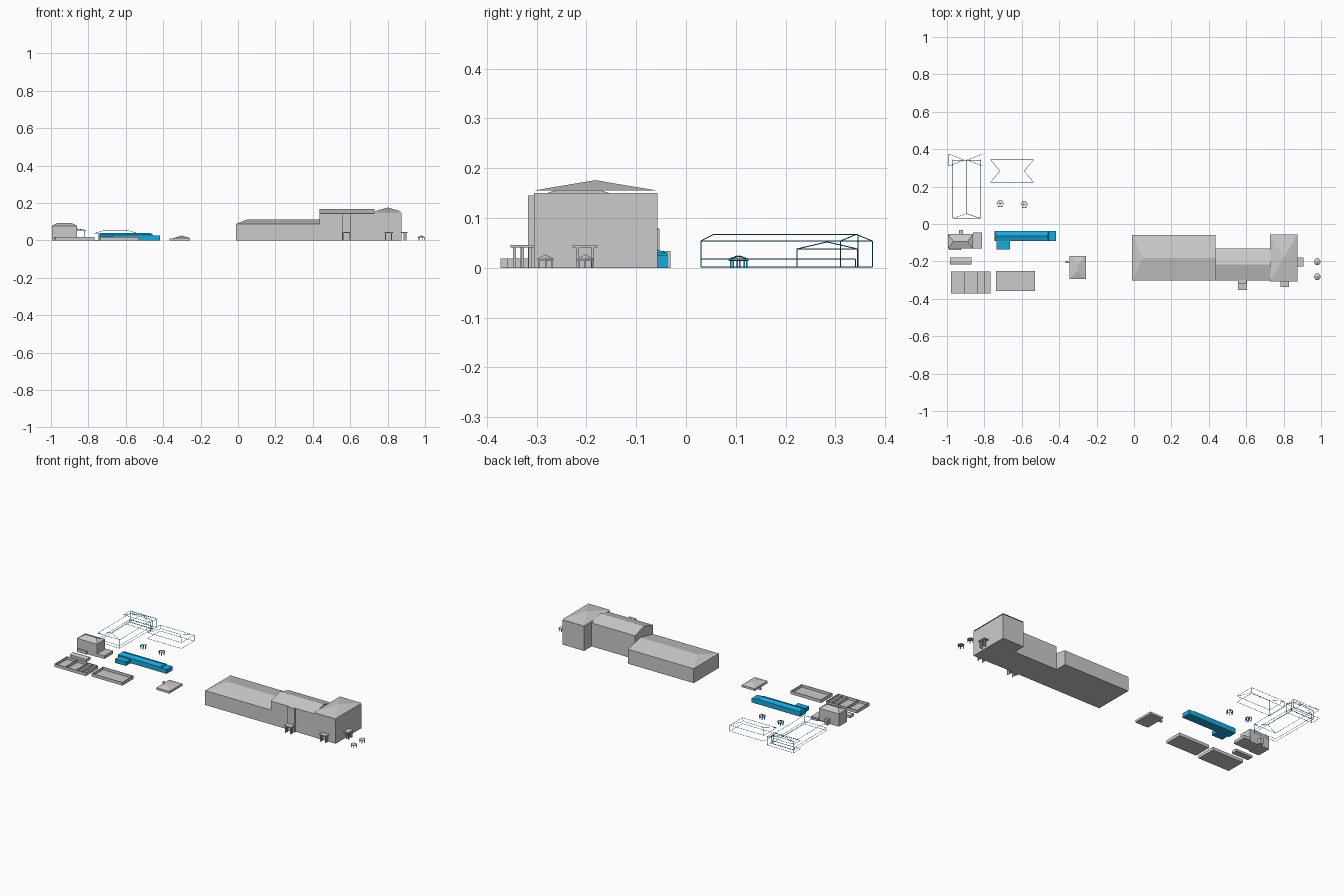
import bpy, bmesh, math

if "Cube" in bpy.data.objects:
    bpy.data.objects.remove(bpy.data.objects["Cube"])

blue = bpy.data.materials.new("blue")
blue.diffuse_color = (0.01, 0.40, 0.72, 1)
blue.use_nodes = True
blue.node_tree.nodes["Principled BSDF"].inputs["Base Color"].default_value = blue.diffuse_color


def add_object(name, verts, faces, mat=None):
    me = bpy.data.meshes.new(name)
    bm = bmesh.new()
    vs = [bm.verts.new(v) for v in verts]
    for f in faces:
        bm.faces.new([vs[i] for i in f])
    bmesh.ops.remove_doubles(bm, verts=bm.verts, dist=1e-5)
    bmesh.ops.recalc_face_normals(bm, faces=bm.faces)
    bm.to_mesh(me)
    bm.free()
    ob = bpy.data.objects.new(name, me)
    bpy.context.collection.objects.link(ob)
    if mat:
        me.materials.append(mat)
    return ob


def box(name, x0, x1, y0, y1, z0, z1, mat=None):
    v = [(x, y, z) for z in (z0, z1) for x, y in ((x0, y0), (x1, y0), (x1, y1), (x0, y1))]
    f = [(3, 2, 1, 0), (4, 5, 6, 7)] + [(i, (i + 1) % 4, (i + 1) % 4 + 4, i + 4) for i in range(4)]
    return add_object(name, v, f, mat)


def hall(name, x0, x1, y0, y1, z0, eave, top, axis="x", h0=0, h1=0, mat=None):
    """Walls plus a ridged roof; h0 and h1 inset the ridge ends (0 = gable)."""
    v = [(x, y, z) for z in (z0, eave) for x, y in ((x0, y0), (x1, y0), (x1, y1), (x0, y1))]
    xm, ym = (x0 + x1) / 2, (y0 + y1) / 2
    f = [(3, 2, 1, 0)]
    if eave > z0:
        f += [(i, (i + 1) % 4, (i + 1) % 4 + 4, i + 4) for i in range(4)]
    if axis == "x":
        v += [(x0 + h0, ym, top), (x1 - h1, ym, top)]
        f += [(4, 5, 9, 8), (6, 7, 8, 9), (5, 6, 9), (7, 4, 8)]
    else:
        v += [(xm, y0 + h0, top), (xm, y1 - h1, top)]
        f += [(4, 5, 8), (6, 7, 9), (5, 6, 9, 8), (7, 4, 8, 9)]
    return add_object(name, v, f, mat)


def roof(name, x0, x1, y0, y1, z, top):
    """Four-sided pyramid roof with a closed underside."""
    v = [(x0, y0, z), (x1, y0, z), (x1, y1, z), (x0, y1, z), ((x0 + x1) / 2, (y0 + y1) / 2, top)]
    return add_object(name, v, [(3, 2, 1, 0), (0, 1, 4), (1, 2, 4), (2, 3, 4), (3, 0, 4)])


def tray(name, x0, x1, y0, y1, h, dividers=()):
    """Shallow enclosure: floor, thin rim and dividing walls."""
    t = 0.003
    box(name + "_floor", x0, x1, y0, y1, 0, 0.003)
    box(name + "_front", x0, x1, y0, y0 + t, 0, h)
    box(name + "_back", x0, x1, y1 - t, y1, 0, h)
    for i, x in enumerate((x0, x1 - t) + tuple(dividers)):
        box(f"{name}_wall_{i}", x, x + t, y0, y1, 0, h)


def wire(ob, r=0.001):
    """Replace a solid by thin blue rods along its edges."""
    cu = bpy.data.curves.new(ob.name, "CURVE")
    cu.dimensions = "3D"
    cu.bevel_depth = r
    cu.bevel_resolution = 0
    cu.use_fill_caps = True
    for e in ob.data.edges:
        s = cu.splines.new("POLY")
        s.points.add(1)
        for p, i in zip(s.points, e.vertices):
            p.co = (*ob.data.vertices[i].co, 1)
    cu.materials.append(blue)
    name = ob.name
    bpy.data.objects.remove(ob)
    new = bpy.data.objects.new(name + "_frame", cu)
    bpy.context.collection.objects.link(new)


def porch(name, x0, x1, y0, y1, axis):
    """Flat canopy on legs along its outer edge."""
    box(name + "_canopy", x0, x1, y0, y1, 0.041, 0.046)
    t = 0.006
    if axis == "y":
        legs = [(x, y) for x in (x0 + 0.004, x1 - 0.010) for y in (y0 + 0.005, y0 + 0.020)]
    else:
        legs = [(x, y) for y in (y0 + 0.007, y1 - 0.013) for x in (x1 - 0.009, x1 - 0.020)]
    for i, (x, y) in enumerate(legs):
        box(f"{name}_leg_{i}", x, x + t, y, y + t, 0, 0.041)


def gazebo(name, x, y, top=0.027):
    """Hexagonal cap roof on six posts."""
    r, n = 0.019, 6
    ring = lambda rad, z: [(x + rad * math.cos(math.tau * i / n), y + rad * math.sin(math.tau * i / n), z) for i in range(n)]
    v = ring(r, 0.015) + ring(r, 0.018) + [(x, y, top)]
    f = [tuple(reversed(range(n)))]
    for i in range(n):
        j = (i + 1) % n
        f += [(i, j, j + n, i + n), (i + n, j + n, 2 * n)]
    parts = [add_object(name + "_roof", v, f)]
    for i, (px, py, _) in enumerate(ring(r * 0.82, 0)):
        parts.append(box(f"{name}_post_{i}", px - .0015, px + .0015, py - .0015, py + .0015, 0, 0.015))
    return parts


# Large grey building in three joined blocks
hall("long_wing", -0.01, 0.435, -0.303, -0.06, 0, 0.088, 0.113, "x", 0.06, 0)
hall("middle_wing", 0.435, 0.73, -0.303, -0.13, 0, 0.143, 0.169)
box("end_block", 0.728, 0.873, -0.305, -0.057, 0, 0.15)
roof("end_block_roof", 0.728, 0.873, -0.307, -0.057, 0.155, 0.176)
box("entrance_bay", 0.557, 0.602, -0.317, -0.30, 0, 0.145)
porch("middle_porch", 0.556, 0.605, -0.352, -0.30, "y")
porch("end_front_porch", 0.782, 0.828, -0.336, -0.30, "y")
porch("end_side_porch", 0.87, 0.905, -0.228, -0.178, "x")

# Grey gazebos at the far end
gazebo("gazebo_back", 0.98, -0.202)
gazebo("gazebo_front", 0.98, -0.282)

# Small pavilion between the groups
box("pavilion_base", -0.345, -0.257, -0.295, -0.17, 0, 0.011)
hall("pavilion_roof", -0.345, -0.257, -0.295, -0.17, 0.011, 0.013, 0.026, "y", 0.045, 0.045)
box("pavilion_step", -0.365, -0.345, -0.208, -0.198, 0, 0.011)

# Tall grey house with low side parts
hall("house", -0.995, -0.86, -0.132, -0.053, 0, 0.078, 0.094, "x", 0.03, 0.03)
box("house_side_annex", -0.86, -0.812, -0.13, -0.045, 0, 0.018)
box("house_front_step", -0.99, -0.925, -0.14, -0.13, 0, 0.018)
box("house_back_door", -0.935, -0.915, -0.055, -0.031, 0, 0.034)

# Low grey sheds and enclosures
hall("low_shed", -0.983, -0.87, -0.217, -0.18, 0, 0.014, 0.018)
tray("pen_left", -0.978, -0.767, -0.372, -0.253, 0.019, (-0.908, -0.836, -0.802))
tray("pen_right", -0.737, -0.53, -0.358, -0.25, 0.019)

# Blue solid building
hall("blue_hall", -0.745, -0.455, -0.092, -0.037, 0, 0.03, 0.039, "x", 0.01, 0.01, blue)
box("blue_hall_end", -0.455, -0.418, -0.092, -0.037, 0, 0.026, blue)
box("blue_hall_wing", -0.735, -0.662, -0.137, -0.092, 0, 0.023, blue)

# Blue line-frame buildings
wire(hall("frame_hall", -0.97, -0.82, 0.03, 0.345, 0.002, 0.054, 0.067, "y", 0.025, 0))
wire(box("frame_hall_plinth", -0.97, -0.82, 0.03, 0.34, 0.002, 0.018))
wire(hall("frame_hall_cross", -0.99, -0.81, 0.31, 0.374, 0.002, 0.054, 0.067, "x", 0.08, 0.08))
wire(hall("frame_shed", -0.767, -0.537, 0.223, 0.344, 0.002, 0.038, 0.052, "x", 0.05, 0.05))

# Blue line-frame gazebos
for i, (gx, gy) in enumerate(((-0.715, 0.108), (-0.587, 0.103))):
    for part in gazebo(f"frame_gazebo_{i}", gx, gy, 0.024):
        if "roof" in part.name:
            wire(part, 0.0008)
        else:
            part.data.materials.append(blue)
